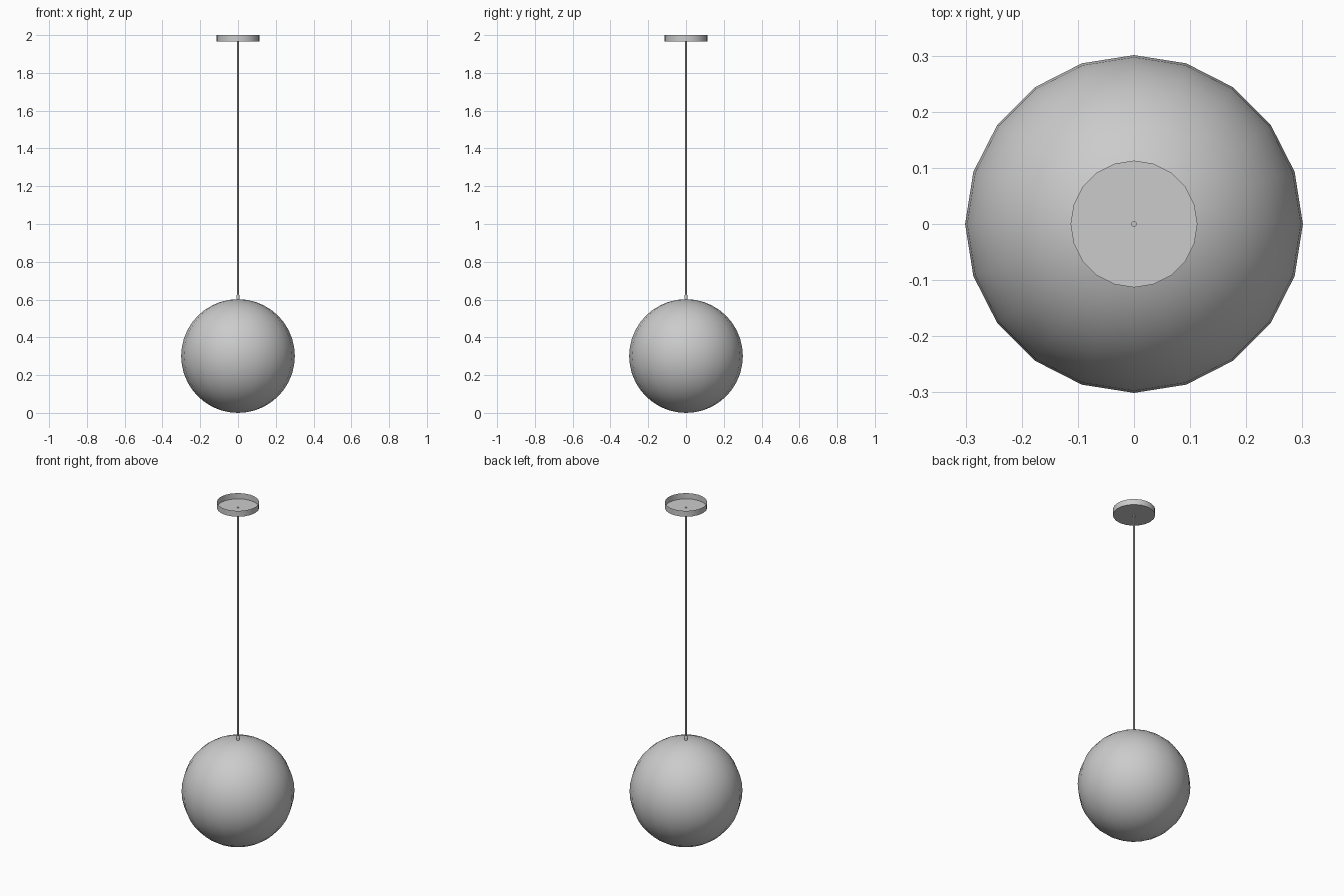
import bpy, bmesh, math

cube = bpy.data.objects.get("Cube")
if cube:
    bpy.data.objects.remove(cube, do_unlink=True)

SIDES = 20

grey = bpy.data.materials.new("neutral grey")
grey.use_nodes = True
colour = (0.6, 0.6, 0.6, 1)
grey.diffuse_color = colour
grey.node_tree.nodes["Principled BSDF"].inputs["Base Color"].default_value = colour


def lathe(name, profile, sides=SIDES):
    """Spin a (radius, height) profile around z; zero radius makes a pole."""
    bm = bmesh.new()
    rings = []
    for r, z in profile:
        count = 1 if r == 0 else sides
        angles = [2 * math.pi * i / sides for i in range(count)]
        rings.append([bm.verts.new((r * math.cos(a), r * math.sin(a), z)) for a in angles])
    for low, high in zip(rings, rings[1:]):
        for i in range(sides):
            j = (i + 1) % sides
            quad = [low[i % len(low)], low[j % len(low)],
                    high[j % len(high)], high[i % len(high)]]
            bm.faces.new(list(dict.fromkeys(quad)))
    mesh = bpy.data.meshes.new(name)
    bm.to_mesh(mesh)
    bm.free()
    mesh.materials.append(grey)
    obj = bpy.data.objects.new(name, mesh)
    bpy.context.collection.objects.link(obj)
    bpy.ops.object.select_all(action='DESELECT')
    obj.select_set(True)
    bpy.context.view_layer.objects.active = obj
    bpy.ops.object.shade_smooth_by_angle(angle=math.radians(35))
    return obj


# Round globe shade
R = 0.301
steps = [math.pi * i / SIDES for i in range(1, SIDES)]
globe = [(0, 0)] + [(R * math.sin(a), R - R * math.cos(a)) for a in steps] + [(0, 2 * R)]
lathe("globe_shade", globe)

# Small collar where the cord enters the globe
lathe("cord_collar", [(0, 0.59), (0.008, 0.59), (0.008, 0.62), (0.005, 0.627), (0, 0.627)], 12)

# Hanging cord, ending just above the canopy floor
lathe("cord", [(0, 0.6), (0.005, 0.6), (0.005, 1.97), (0, 1.97)], 12)

# Shallow ceiling canopy, open at the top
lathe("ceiling_canopy", [(0, 1.966), (0.113, 1.966), (0.113, 2.0)])
